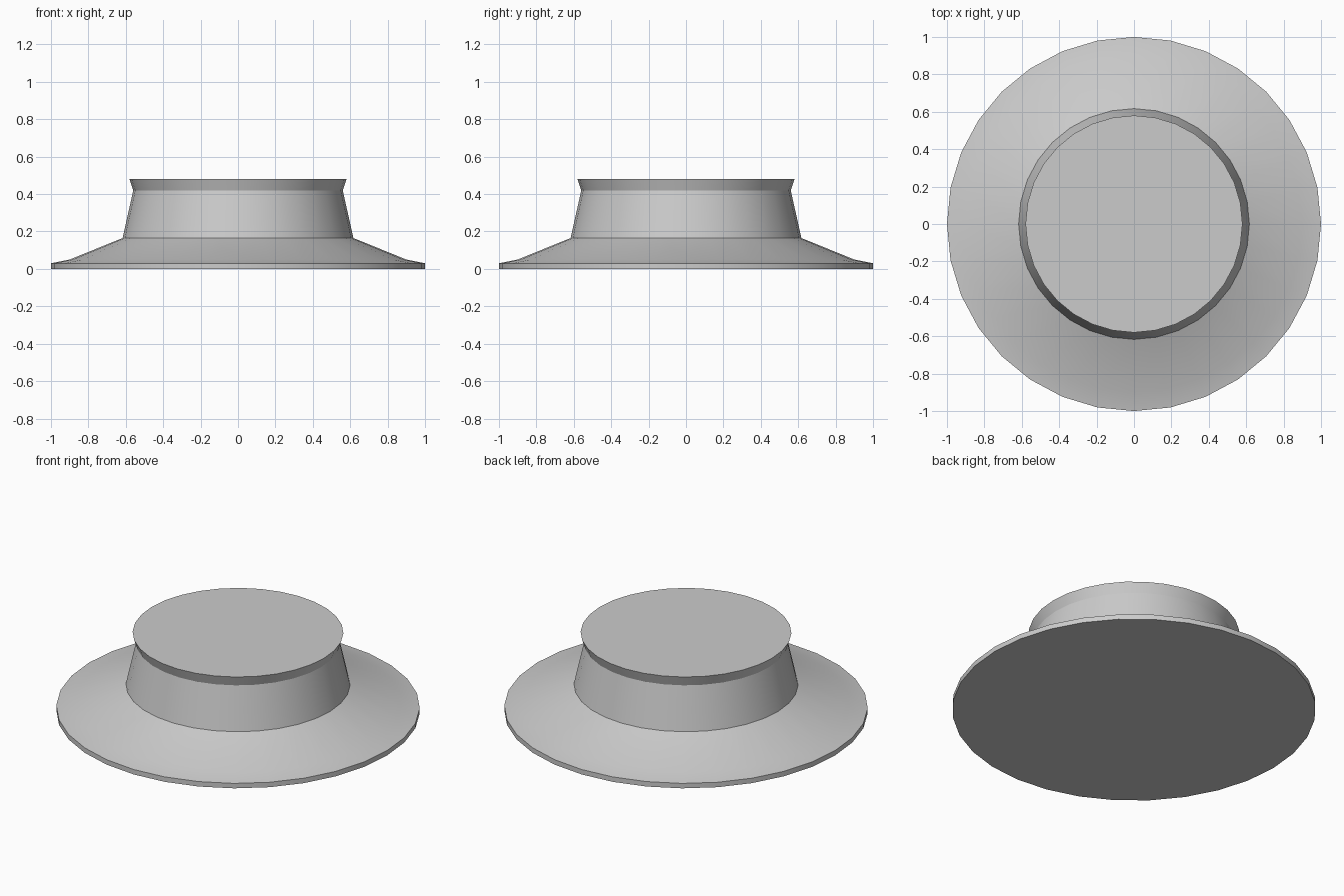
import bpy, bmesh, math

cube = bpy.data.objects.get("Cube")
if cube:
    bpy.data.objects.remove(cube, do_unlink=True)

SIDES = 32

# Single grey finish
grey = bpy.data.materials.new("light_grey")
grey.use_nodes = True
colour = (0.6, 0.6, 0.6, 1)
grey.diffuse_color = colour
grey.node_tree.nodes["Principled BSDF"].inputs["Base Color"].default_value = colour


def lathe(name, profile, material):
    """Closed solid of revolution from (radius, height) points, bottom to top."""
    bm = bmesh.new()
    rings = []
    for r, z in profile:
        angles = [2 * math.pi * i / SIDES for i in range(SIDES)]
        rings.append([bm.verts.new((r * math.cos(a), r * math.sin(a), z)) for a in angles])
    for low, high in zip(rings, rings[1:]):
        for i in range(SIDES):
            j = (i + 1) % SIDES
            bm.faces.new((low[i], low[j], high[j], high[i]))
    bm.faces.new(rings[0][::-1])
    bm.faces.new(rings[-1])
    mesh = bpy.data.meshes.new(name)
    bm.to_mesh(mesh)
    bm.free()
    mesh.materials.append(material)
    obj = bpy.data.objects.new(name, mesh)
    bpy.context.collection.objects.link(obj)
    bpy.ops.object.select_all(action='DESELECT')
    obj.select_set(True)
    bpy.context.view_layer.objects.active = obj
    bpy.ops.object.shade_smooth_by_angle(angle=math.radians(25))
    return obj


# Wide flange, sloping shoulder, tapered neck and flared lip in one solid
lathe("flanged_base", [
    (1.0, 0.0),      # flange underside
    (1.0, 0.03),     # flange rim
    (0.9, 0.05),     # start of shoulder
    (0.617, 0.165),  # foot of neck
    (0.56, 0.42),    # waist below lip
    (0.58, 0.48),    # flared lip
], grey)
